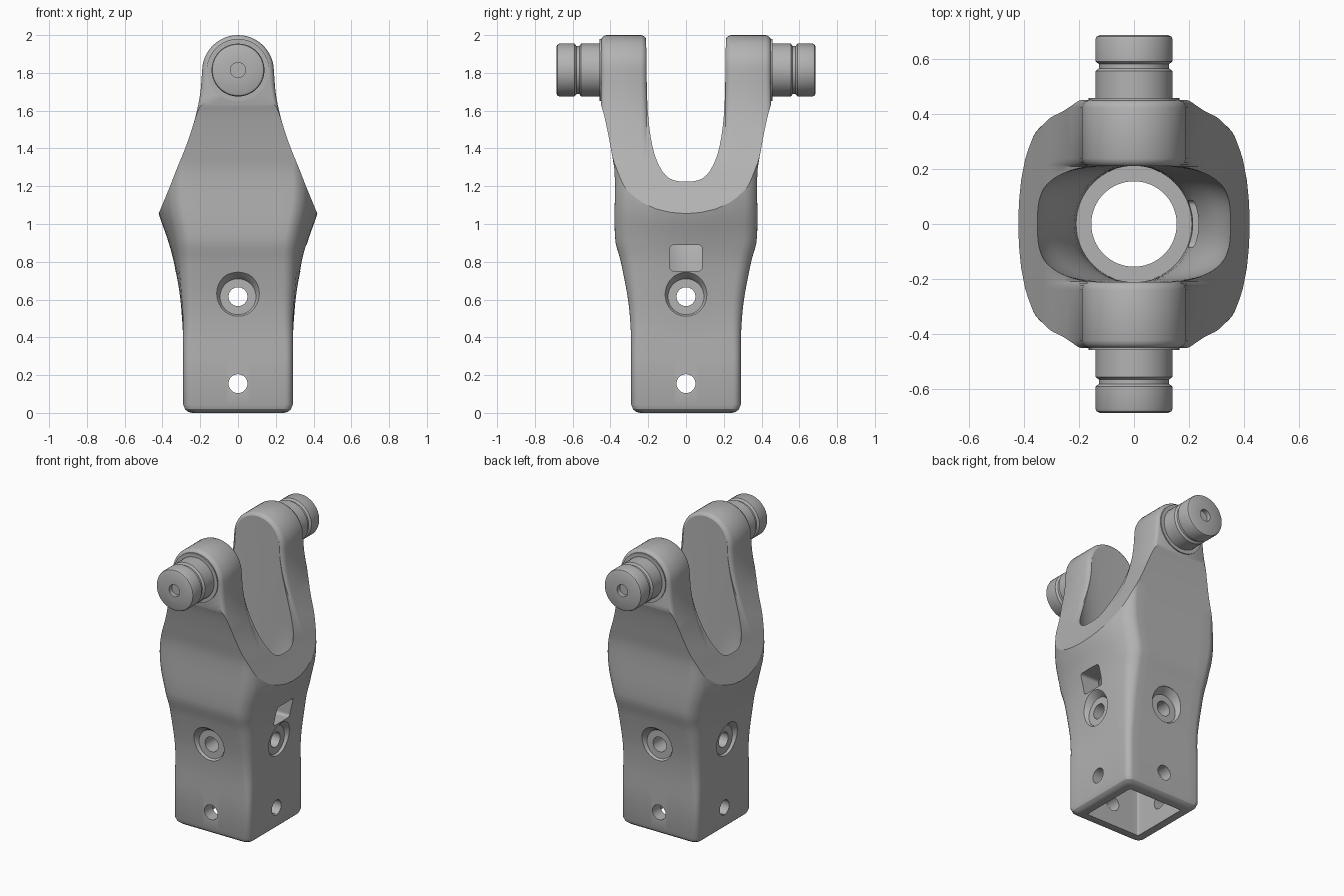
import bpy, bmesh, math

old = bpy.data.objects.get("Cube")
if old:
    bpy.data.objects.remove(old, do_unlink=True)

steel = bpy.data.materials.new("plain grey metal")
GREY = (0.45, 0.45, 0.45, 1)
steel.diffuse_color = GREY
steel.use_nodes = True
steel.node_tree.nodes["Principled BSDF"].inputs["Base Color"].default_value = GREY


def curve(keys, t):
    """Smooth interpolation through (position, value) keys."""
    if t <= keys[0][0]:
        return keys[0][1]
    if t >= keys[-1][0]:
        return keys[-1][1]
    n = len(keys)

    def slope(i):
        a, b = keys[max(i - 1, 0)], keys[min(i + 1, n - 1)]
        return (b[1] - a[1]) / (b[0] - a[0])
    i = max(k for k in range(n - 1) if keys[k][0] <= t)
    (p, v), (q, w) = keys[i], keys[i + 1]
    h = q - p
    s = (t - p) / h
    return (v * (1 + 2 * s) * (1 - s) ** 2 + w * s * s * (3 - 2 * s)
            + h * s * (1 - s) * (slope(i) * (1 - s) - slope(i + 1) * s))


def loft(name, rings):
    """Closed solid through matching rings of points."""
    bm = bmesh.new()
    loops = [[bm.verts.new(p) for p in ring] for ring in rings]
    n = len(loops[0])
    for low, high in zip(loops, loops[1:]):
        for i in range(n):
            j = (i + 1) % n
            bm.faces.new((low[i], low[j], high[j], high[i]))
    bm.faces.new(loops[0])
    bm.faces.new(loops[-1])
    bmesh.ops.recalc_face_normals(bm, faces=bm.faces)
    mesh = bpy.data.meshes.new(name)
    bm.to_mesh(mesh)
    bm.free()
    obj = bpy.data.objects.new(name, mesh)
    bpy.context.collection.objects.link(obj)
    mesh.materials.append(steel)
    return obj


def rounded_rect(a, b, r, arc=6, edge=8):
    pts = []
    corners = [(1, 1), (-1, 1), (-1, -1), (1, -1)]
    for k, (sx, sy) in enumerate(corners):
        for i in range(arc + 1):
            t = math.pi / 2 * (k + i / arc)
            pts.append((sx * (a - r) + r * math.cos(t), sy * (b - r) + r * math.sin(t)))
        nx, ny = corners[(k + 1) % 4]
        x0, y0 = pts[-1]
        t = math.pi / 2 * (k + 1)
        x1, y1 = nx * (a - r) + r * math.cos(t), ny * (b - r) + r * math.sin(t)
        pts += [(x0 + (x1 - x0) * i / edge, y0 + (y1 - y0) * i / edge) for i in range(1, edge)]
    return pts


def oval(a, b, power=2, n=64):
    pts = []
    for i in range(n):
        c, s = math.cos(2 * math.pi * i / n), math.sin(2 * math.pi * i / n)
        pts.append((a * math.copysign(abs(c) ** (2 / power), c),
                    b * math.copysign(abs(s) ** (2 / power), s)))
    return pts


def lathe(name, profile, z, axis="y"):
    """Turned part about a horizontal axis at height z."""
    rings = []
    for r, h in profile:
        ring = oval(r, r, n=48)
        rings.append([(u, h, z + v) if axis == "y" else (h, u, z + v) for u, v in ring])
    return loft(name, rings)


def boolean(obj, tool, operation):
    tool.hide_render = True
    mod = obj.modifiers.new("cut", "BOOLEAN")
    mod.operation, mod.solver, mod.object = operation, "EXACT", tool
    bpy.context.view_layer.objects.active = obj
    bpy.ops.object.modifier_apply(modifier=mod.name)
    bpy.data.objects.remove(tool, do_unlink=True)


def smooth(obj, degrees):
    bpy.ops.object.select_all(action="DESELECT")
    obj.select_set(True)
    bpy.context.view_layer.objects.active = obj
    bpy.ops.object.shade_smooth_by_angle(angle=math.radians(degrees))


# Flared square body, bulging on its two open sides
WIDTH = [(0.3, 0.29), (0.45, 0.293), (0.6, 0.307), (0.8, 0.34), (0.92, 0.373),
         (1.055, 0.42), (1.15, 0.437), (1.3, 0.44)]
DEPTH = [(0.3, 0.29), (0.45, 0.293), (0.6, 0.307), (0.8, 0.345), (0.92, 0.375),
         (1.27, 0.378), (1.4, 0.398), (1.5, 0.417), (1.6, 0.44), (1.68, 0.465), (1.8, 0.47)]
BULGE = [(0.4, 0), (0.7, 0.025), (1.05, 0.09), (1.27, 0.11)]
CORNER = [(0.3, 0.04), (0.9, 0.07), (1.3, 0.05)]
levels = [(0, 0.045), (0.006, 0.025), (0.02, 0.009), (0.045, 0)]
levels += [(0.3 + 0.03 * i, 0) for i in range(61)]
rings = []
for z, inset in levels:
    a, b, s = curve(WIDTH, z) - inset, curve(DEPTH, z) - inset, curve(BULGE, z)
    rings.append([(x * (1 - s / a * (y / b) ** 2), y, z)
                  for x, y in rounded_rect(a, b, curve(CORNER, z))])
body = loft("yoke_body", rings)

# Side profile trims the body to two tapering arms with round, softened tips
TAPER = [(1.055, 0.42), (1.2, 0.36), (1.29, 0.325), (1.4, 0.28), (1.5, 0.245),
         (1.6, 0.217), (1.7, 0.199), (1.81, 0.19)]


def trim_ring(y, inset):
    half = [(0.55, -0.1), (0.55, 0.8)]
    for i in range(26):
        z = 1.055 + 0.755 * i / 25
        ramp = min(max((z - 1.3) / 0.45, 0), 1)
        half.append((curve(TAPER, z) - inset * ramp, z))
    for i in range(1, 13):
        t = math.pi / 2 * i / 12
        half.append(((0.19 - inset) * math.cos(t), 1.81 + (0.19 - inset) * math.sin(t)))
    full = half + [(-x, z) for x, z in reversed(half[:-1])]
    return [(x, y, z) for x, z in full]


soft = [(0.45, 0.025), (0.445, 0.013), (0.436, 0.005), (0.422, 0),
        (0.238, 0), (0.224, 0.005), (0.215, 0.013), (0.208, 0.025)]
layers = soft + [(-y, i) for y, i in reversed(soft)]
boolean(body, loft("trim", [trim_ring(y, i) for y, i in layers]), "INTERSECT")

# Bowl between the arms, round at the floor and wider above
BOWL_X = [(0.72, 0.21), (0.85, 0.225), (1.0, 0.27), (1.15, 0.33), (1.25, 0.355), (1.4, 0.36)]
POWER = [(0.72, 2), (0.9, 2.1), (1.25, 2.9), (1.5, 3.2), (1.8, 4)]
bowl = []
for i in range(37):
    z = 0.72 + 0.04 * i
    bowl.append([(x, y, z) for x, y in oval(curve(BOWL_X, z), 0.211, curve(POWER, z))])
boolean(body, loft("bowl", bowl), "DIFFERENCE")

# Square socket below and round bore joining it to the bowl
boolean(body, loft("socket", [[(x, y, z) for x, y in rounded_rect(0.205, 0.205, 0.01)]
                              for z in (-0.1, 0.42)]), "DIFFERENCE")
boolean(body, loft("bore", [[(x, y, z) for x, y in oval(0.155, 0.155)]
                            for z in (0.35, 0.8)]), "DIFFERENCE")

# Window in the left side
boolean(body, loft("window", [[(x, y, 0.82 + v) for y, v in rounded_rect(0.085, 0.068, 0.018)]
                              for x in (0.1, 0.6)]), "DIFFERENCE")

# Cross holes on both axes, the upper ones with spot faces
spot = [(0.13, -0.45), (0.13, -0.33), (0.108, -0.305), (0.095, -0.283), (0.05, -0.283)]
spot += [(r, -h) for r, h in reversed(spot)]
for axis in "xy":
    boolean(body, lathe("spot_hole", spot, 0.615, axis), "DIFFERENCE")
    boolean(body, lathe("lower_hole", [(0.05, -0.5), (0.05, 0.5)], 0.155, axis), "DIFFERENCE")
smooth(body, 28)

# Grooved pivot pins with a collar and a centre hole
PIN = [(0.13, 0.40), (0.165, 0.40), (0.165, 0.457), (0.14, 0.457), (0.14, 0.555),
       (0.127, 0.565), (0.127, 0.58), (0.14, 0.59), (0.14, 0.67), (0.136, 0.68),
       (0.126, 0.685), (0.04, 0.685), (0.04, 0.655)]
for name, side in (("front_pin", -1), ("back_pin", 1)):
    smooth(lathe(name, [(r, side * h) for r, h in PIN], 1.815), 30)
